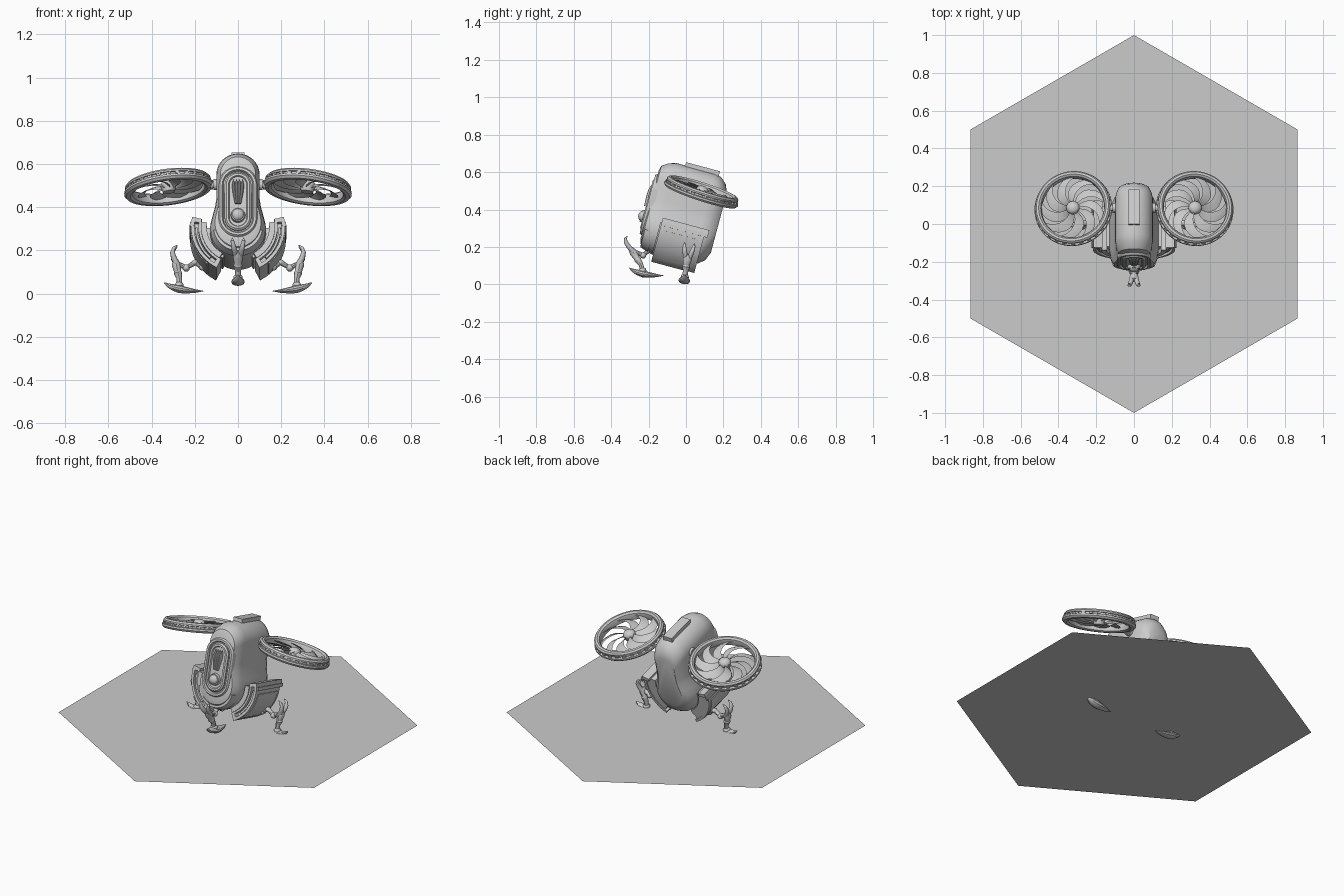
import bpy, bmesh
from math import pi, sin, cos, radians
from mathutils import Matrix, Vector

if "Cube" in bpy.data.objects:
    bpy.data.objects.remove(bpy.data.objects["Cube"])

I4 = Matrix.Identity(4)
FLIP = Matrix.Diagonal((-1, 1, 1, 1))
T = Matrix.Translation
R = lambda deg, axis: Matrix.Rotation(radians(deg), 4, axis)
BODY = T((0, 0, 0.36)) @ R(-15, 'X')          # the whole hull leans back


def loft(bm, rings, wrap=False):
    """Skin a list of equal-length closed rings; cap the ends unless wrapped."""
    vs = [[bm.verts.new(p) for p in r] for r in rings]
    n, m = len(vs), len(vs[0])
    for i in range(n if wrap else n - 1):
        a, b = vs[i], vs[(i + 1) % n]
        for j in range(m):
            k = (j + 1) % m
            bm.faces.new((a[j], a[k], b[k], b[j]))
    if not wrap:
        bm.faces.new(vs[0])
        bm.faces.new(vs[-1][::-1])


def make(name, bm, mat=I4, angle=32):
    bm.transform(mat)
    bmesh.ops.recalc_face_normals(bm, faces=bm.faces)
    me = bpy.data.meshes.new(name)
    bm.to_mesh(me)
    bm.free()
    me.shade_smooth()
    me.set_sharp_from_angle(angle=radians(angle))
    ob = bpy.data.objects.new(name, me)
    bpy.context.collection.objects.link(ob)
    return ob


def box(bm, x, y, z):
    loft(bm, [[(x[0], y[0], h), (x[1], y[0], h), (x[1], y[1], h), (x[0], y[1], h)] for h in z])


def ball(bm, c, r, scale=(1, 1, 1)):
    bmesh.ops.create_uvsphere(bm, u_segments=16, v_segments=10, radius=r,
                              matrix=T(c) @ Matrix.Diagonal((*scale, 1)))


def limb(bm, pts, seg=12):
    """Elliptical tube in the xz plane through (x, z, half depth, half width, y)."""
    rings = []
    for i, (x, z, h, w, y) in enumerate(pts):
        a, b = pts[max(i - 1, 0)], pts[min(i + 1, len(pts) - 1)]
        d = Vector((b[0] - a[0], b[1] - a[1])).normalized()
        rings.append([(x - d.y * h * cos(t), y + w * sin(t), z + d.x * h * cos(t))
                      for t in (2 * pi * k / seg for k in range(seg))])
    loft(bm, rings)


def pill(hw, hh, zc, n=14):
    """Stadium outline in the xz plane."""
    up = [(hw * cos(pi * i / n), zc + hh - hw + hw * sin(pi * i / n)) for i in range(n + 1)]
    return up + [(-x, 2 * zc - z) for x, z in up]


def pill_stack(bm, layers, zc):
    loft(bm, [[(x, y, z) for x, z in pill(hw, hh, zc)] for y, hw, hh in layers])


# Hexagonal base plate
bm = bmesh.new()
bm.faces.new([bm.verts.new((sin(i * pi / 3), cos(i * pi / 3), 0.035)) for i in range(6)][::-1])
make("hex_base", bm)

# Hull: narrow rounded top, bulbous bottom, chamfered front and rear
half = [(0.10 * sin(pi / 2 * i / 8), 0.165 + 0.10 * cos(pi / 2 * i / 8)) for i in range(9)]
half += [(0.10, 0.05), (0.106, 0.01), (0.118, -0.035), (0.128, -0.075)]
half += [(0.13 * cos(a), -0.105 - 0.13 * sin(a)) for a in (pi / 2 * i / 8 for i in range(9))]
outline = half + [(-x, z) for x, z in half[-2:0:-1]]
bm = bmesh.new()
loft(bm, [[(x * sx, y, 0.015 + (z - 0.015) * sz) for x, z in outline] for y, sx, sz in
          ((-0.205, 0.70, 0.76), (-0.198, 0.82, 0.86), (-0.165, 0.95, 0.95), (-0.125, 1, 1),
           (0.09, 1, 1), (0.125, 0.95, 0.96), (0.16, 0.80, 0.84), (0.178, 0.60, 0.66))])
make("hull", bm, BODY)

# Top box
bm = bmesh.new()
box(bm, (-0.029, 0.029), (-0.075, 0.112), (0.24, 0.283))
make("top_box", bm, BODY)

# Front window frame: a hollow rounded lip around a raised pane
bm = bmesh.new()
loft(bm, [[(x, y, z) for x, z in pill(w, h, 0.013)] for y, w, h in
          ((-0.18, 0.09, 0.168), (-0.208, 0.09, 0.168), (-0.217, 0.084, 0.162),
           (-0.217, 0.073, 0.151), (-0.208, 0.068, 0.146), (-0.18, 0.068, 0.146))], wrap=True)
make("window_frame", bm, BODY)
bm = bmesh.new()
pill_stack(bm, ((-0.19, 0.062, 0.14), (-0.214, 0.062, 0.14), (-0.222, 0.054, 0.132),
                (-0.222, 0.044, 0.122), (-0.214, 0.04, 0.118)), 0.013)
make("window_pane", bm, BODY)

# Front sensor: fanned slats above a round lens
bm = bmesh.new()
for x in (-0.021, -0.007, 0.007, 0.021):
    limb(bm, [(x * 0.5, 0.0, 0.004, 0.012, -0.22), (x * 0.9, 0.06, 0.007, 0.014, -0.22),
              (x, 0.09, 0.007, 0.012, -0.22), (x, 0.115, 0.002, 0.004, -0.22)])
make("sensor_slats", bm, BODY)
bm = bmesh.new()
ball(bm, (0, -0.222, -0.055), 0.03, (1, 0.9, 1))
bmesh.ops.create_cone(bm, cap_ends=True, segments=20, radius1=0.036, radius2=0.032, depth=0.03,
                      matrix=T((0, -0.218, -0.055)) @ R(90, 'X'))
make("sensor_lens", bm, BODY)

# Chin collar and nozzle under the nose
bm = bmesh.new()
loft(bm, [[(r * cos(a), y, -0.105 + r * sin(a)) for y, r in
           ((-0.15, 0.10), (-0.195, 0.10), (-0.195, 0.113), (-0.15, 0.128))]
          for a in (radians(188 + 164 * i / 20) for i in range(21))])
make("chin_collar", bm, BODY)
bm = bmesh.new()
ball(bm, (0, -0.12, -0.19), 0.045)
make("front_leg_socket", bm, BODY)


def shell(bm, r0, r1, a0, a1, y0, y1, n=8):
    """Curved slab wrapped round the lower hull."""
    loft(bm, [[(r * cos(a), y, -0.085 + r * sin(a)) for r, y in ((r0, y0), (r1, y0), (r1, y1), (r0, y1))]
              for a in (radians(a0 + (a1 - a0) * i / n) for i in range(n + 1))])


for side, mir in (("right", I4), ("left", FLIP)):
    # Side pod: inner plate, framed slot, insert, top rails
    bm = bmesh.new()
    shell(bm, 0.12, 0.16, -64, 0, -0.10, 0.10)
    shell(bm, 0.145, 0.172, -60, 8, -0.125, 0.115)
    shell(bm, 0.165, 0.205, -58, 8, -0.085, 0.115)
    make(side + "_pod_core", bm, mir @ BODY)
    bm = bmesh.new()
    shell(bm, 0.203, 0.218, -62, 12, -0.118, 0.12)
    shell(bm, 0.172, 0.183, -62, 12, -0.118, -0.08)
    shell(bm, 0.172, 0.218, 7, 13, -0.118, 0.139, 1)
    shell(bm, 0.172, 0.218, -63, -57, -0.118, 0.09, 1)
    make(side + "_pod_frame", bm, mir @ BODY)
    bm = bmesh.new()
    shell(bm, 0.188, 0.198, -48, 0, -0.108, -0.08)
    shell(bm, 0.215, 0.224, 2, 7, -0.112, 0.138, 1)
    shell(bm, 0.215, 0.222, -50, -4, -0.095, 0.10)
    make(side + "_pod_panels", bm, mir @ BODY)

    # Rotor: ring, hub, swept blades, mount
    rot = mir @ T((0.323, 0.085, 0.496)) @ R(-18, 'X') @ R(7, 'Y')
    prof = ((0.168, -0.022), (0.166, 0.0), (0.170, 0.018), (0.180, 0.027), (0.192, 0.025),
            (0.200, 0.016), (0.200, 0.008), (0.194, 0.006), (0.194, -0.004), (0.206, -0.006),
            (0.207, -0.016), (0.198, -0.027), (0.180, -0.029))
    bm = bmesh.new()
    loft(bm, [[(r * cos(a), r * sin(a), z) for r, z in prof]
              for a in (2 * pi * i / 56 for i in range(56))], wrap=True)
    make(side + "_rotor_ring", bm, rot)
    bm = bmesh.new()
    for i in range(28):                        # studs in the ring groove
        sub = bmesh.ops.create_cube(bm, size=1, matrix=R(i * 360 / 28, 'Z') @ T((0.196, 0, 0.001))
                                    @ Matrix.Diagonal((0.012, 0.02, 0.009, 1)))
    make(side + "_ring_studs", bm, rot)
    bm = bmesh.new()
    ball(bm, (0, 0, 0.004), 0.036, (1, 1, 0.75))
    bmesh.ops.create_cone(bm, cap_ends=True, segments=24, radius1=0.028, radius2=0.036, depth=0.03,
                          matrix=T((0, 0, -0.012)))
    make(side + "_rotor_hub", bm, rot)
    bm = bmesh.new()
    for b in range(9):
        rings = []
        for i in range(8):
            t = i / 7
            r = 0.028 + 0.142 * t
            mid = 2 * pi * b / 9 + 0.75 * t * t
            w = (0.010 + 0.022 * min(1, 1.6 * t)) / r      # half chord as an angle
            h = 0.014 * (1 - 0.4 * t)
            rings.append([(r * cos(mid + s * w), r * sin(mid + s * w), s * h + u)
                          for s, u in ((-1, 0), (0, 0.0025), (1, 0), (0, -0.0025))])
        loft(bm, rings)
    make(side + "_rotor_blades", bm, rot, 50)
    bm = bmesh.new()
    for r, d, x in ((0.016, 0.07, 0.11), (0.026, 0.014, 0.106), (0.022, 0.012, 0.122)):
        bmesh.ops.create_cone(bm, cap_ends=True, segments=20, radius1=r, radius2=r, depth=d,
                              matrix=T((x, 0.085, 0.505)) @ R(90, 'Y'))
    make(side + "_rotor_mount", bm, mir)


def leg(name, mat, lean):
    """Jointed leg reaching along +x: arm, forked knee, shin and blade foot."""
    L = lambda x, z: x + lean * max(0, z - 0.05)
    bm = bmesh.new()
    arm = ((0.08, 0.15), (0.125, 0.115), (0.165, 0.125), (0.20, 0.145), (0.24, 0.12), (0.285, 0.145))
    for i, (a, b) in enumerate(zip(arm, arm[1:])):
        limb(bm, [(L(*a), a[1], 0.013, 0.015, 0), (L(*b), b[1], 0.009, 0.012, 0)])
        ball(bm, (L(*b), 0, b[1]), 0.017 if i % 2 else 0.014, (1, 1.2, 1))
    make(name + "_arm", bm, mat)
    bm = bmesh.new()
    for s in (-1, 1):
        limb(bm, [(L(x, z), z, h, h, s * y) for x, z, h, y in
                  ((0.283, 0.135, 0.012, 0.010), (0.297, 0.165, 0.013, 0.016), (0.303, 0.19, 0.011, 0.022),
                   (0.297, 0.21, 0.008, 0.026), (0.281, 0.223, 0.002, 0.026))])
    make(name + "_knee_fork", bm, mat)
    bm = bmesh.new()
    limb(bm, [(L(x, z), z, h, w, 0) for x, z, h, w in
              ((0.290, 0.16, 0.012, 0.018), (0.286, 0.135, 0.021, 0.024), (0.280, 0.105, 0.016, 0.018),
               (0.279, 0.098, 0.019, 0.021), (0.272, 0.07, 0.012, 0.014), (0.270, 0.03, 0.014, 0.016))])
    make(name + "_shin", bm, mat)
    bm = bmesh.new()
    limb(bm, [(x, z, h, w, 0) for x, z, h, w in
              ((0.342, 0.052, 0.002, 0.003), (0.325, 0.040, 0.009, 0.012), (0.30, 0.029, 0.015, 0.024),
               (0.27, 0.021, 0.019, 0.031), (0.24, 0.016, 0.015, 0.030), (0.20, 0.012, 0.009, 0.019),
               (0.16, 0.012, 0.001, 0.002))])
    ball(bm, (0.272, 0, 0.04), 0.02, (1, 1.1, 0.8))
    make(name + "_foot", bm, mat)


# Two side legs and one front leg
side_leg = T((0, -0.012, 0)) @ R(-8, 'X')
leg("right_leg", side_leg, 0)
leg("left_leg", FLIP @ side_leg, 0)
leg("front_leg", T((0, 0.04, 0.035)) @ R(-90, 'Z'), 0.42)
